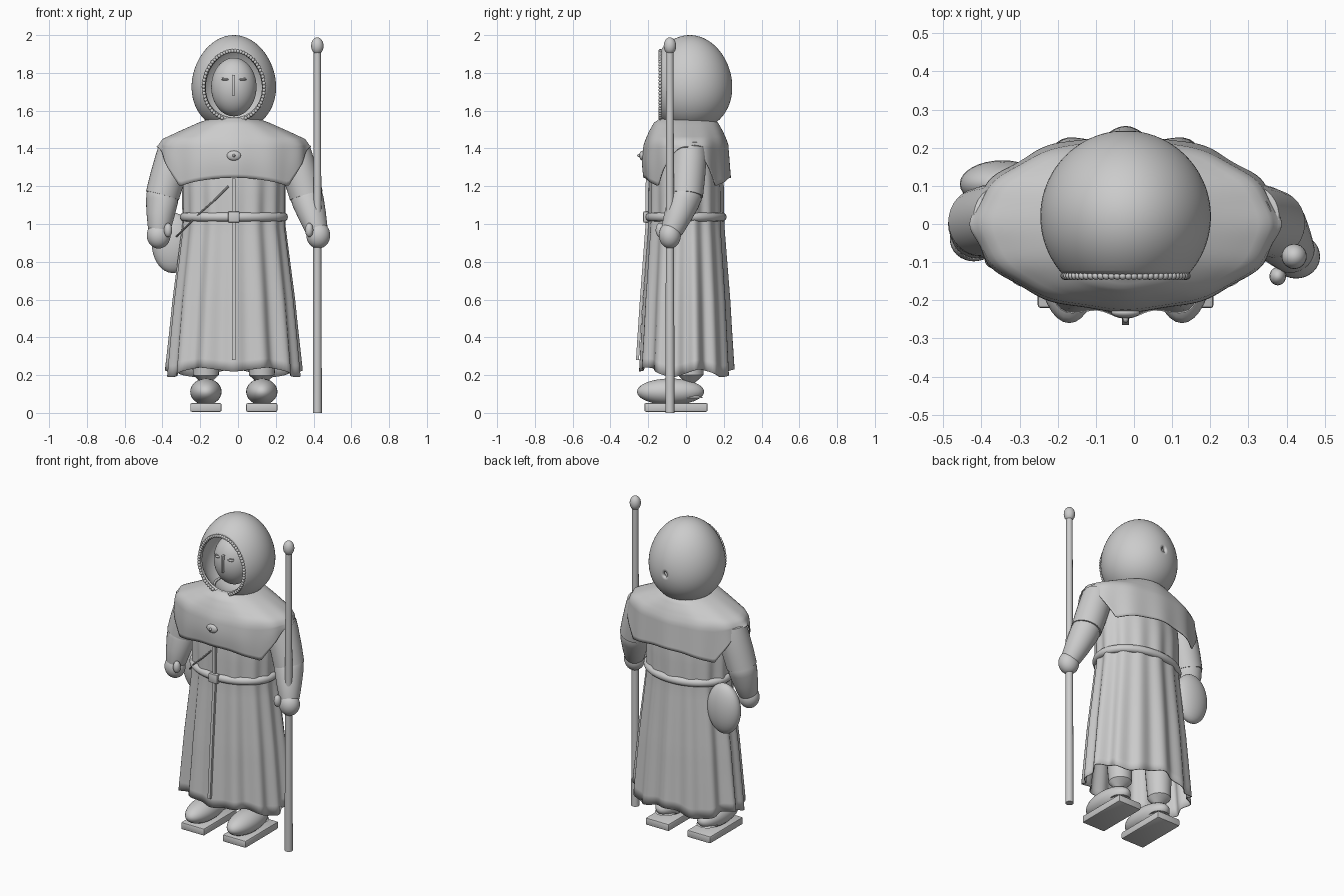
import bpy, bmesh, math
from mathutils import Vector, Matrix

if "Cube" in bpy.data.objects:
    bpy.data.objects.remove(bpy.data.objects["Cube"])

CX = -0.022  # body centre line
grey = bpy.data.materials.new("stone_grey")
grey.diffuse_color = (0.6, 0.6, 0.6, 1)
grey.use_nodes = True
grey.node_tree.nodes["Principled BSDF"].inputs["Base Color"].default_value = grey.diffuse_color


def finish(name, bm, thick=0.0):
    bmesh.ops.recalc_face_normals(bm, faces=bm.faces)
    me = bpy.data.meshes.new(name)
    bm.to_mesh(me)
    bm.free()
    me.materials.append(grey)
    ob = bpy.data.objects.new(name, me)
    bpy.context.collection.objects.link(ob)
    if thick:
        m = ob.modifiers.new("cloth", 'SOLIDIFY')
        m.thickness = thick
        m.offset = -1
    return ob


def loft(name, rings, caps=False, thick=0.0):
    """Skin a list of closed rings of points."""
    bm = bmesh.new()
    vs = [[bm.verts.new(p) for p in r] for r in rings]
    n = len(vs[0])
    for a, b in zip(vs, vs[1:]):
        for i in range(n):
            j = (i + 1) % n
            bm.faces.new((a[i], a[j], b[j], b[i]))
    if caps:
        bm.faces.new(vs[0])
        bm.faces.new(vs[-1])
    return finish(name, bm, thick)


def ball(name, c, r, seg=32, rot=None):
    bm = bmesh.new()
    bmesh.ops.create_uvsphere(bm, u_segments=seg, v_segments=seg // 2, radius=1)
    m = Matrix.Translation(c) @ (rot or Matrix()) @ Matrix.Diagonal((*r, 1))
    bmesh.ops.transform(bm, matrix=m, verts=bm.verts)
    return finish(name, bm)


def box(name, c, s, bevel=0.0):
    bm = bmesh.new()
    bmesh.ops.create_cube(bm, size=1)
    bmesh.ops.transform(bm, matrix=Matrix.Translation(c) @ Matrix.Diagonal((*s, 1)), verts=bm.verts)
    if bevel:
        bmesh.ops.bevel(bm, geom=bm.edges[:], offset=bevel, segments=2, affect='EDGES', profile=0.5)
    return finish(name, bm)


def tube(name, pts, seg=24):
    """Round limb through points given as (x, y, z, radius)."""
    rings = []
    for i, p in enumerate(pts):
        a, b = pts[max(i - 1, 0)], pts[min(i + 1, len(pts) - 1)]
        q = (Vector(b[:3]) - Vector(a[:3])).to_track_quat('Z', 'Y')
        rings.append([Vector(p[:3]) + q @ Vector((math.cos(t) * p[3], math.sin(t) * p[3], 0))
                      for t in (2 * math.pi * k / seg for k in range(seg))])
    return loft(name, rings, True)


def angles(n):
    return [2 * math.pi * k / n for k in range(n)]


def lerp(table, t):
    for a, b in zip(table, table[1:]):
        if t <= b[0]:
            f = (t - a[0]) / (b[0] - a[0])
            return [u + (v - u) * f for u, v in zip(a, b)]
    return list(table[-1])


# Long pleated robe: (height, half width, half depth, fold depth)
robe_profile = [(0.21, 0.352, 0.242, 0.045), (0.6, 0.315, 0.222, 0.04), (1.0, 0.268, 0.195, 0.028),
                (1.2, 0.272, 0.195, 0.02), (1.42, 0.26, 0.18, 0.0), (1.54, 0.12, 0.12, 0.0)]
rings = []
for k in range(25):
    z, a, b, f = lerp(robe_profile, 0.21 + 1.33 * k / 24)
    ring = []
    for t in angles(144):
        w = 1 + f * (math.cos(14 * (t + math.pi / 2)) + 0.4 * math.sin(9 * t))
        low = max(0, 1 - k / 4) * (0.02 * math.sin(5 * t) + 0.03 * max(0, -math.sin(t)) ** 6)
        ring.append((CX + a * w * math.cos(t), b * w * math.sin(t), z + low))
    rings.append(ring)
loft("robe", rings, thick=0.006)

# Shoulder cape: high over the arms, low at chest and back
cape_profile = [(0, 0.11, 0.13, 1.565), (0.15, 0.19, 0.17, 1.535), (0.3, 0.29, 0.195, 1.49),
                (0.45, 0.375, 0.212, 1.45), (0.55, 0.395, 0.222, 1.42)]
rings = []
for k in range(21):
    u = k / 20
    _, a, b, z = lerp(cape_profile, u)
    v = max(0, (u - 0.55) / 0.45)
    ring = []
    for t in angles(144):
        c = abs(math.cos(t))
        hem = 1.245 - 0.045 * (c / 0.73) ** 2 if c < 0.73 else 1.2 + 0.21 * (c - 0.73) / 0.27
        w = 1 + 0.016 * u * math.cos(12 * t)
        depth = b + (0.012 * v if math.sin(t) > 0 else 0.008 * math.sin(math.pi * v))
        ring.append((CX + (a + 0.008 * v) * w * math.cos(t), depth * w * math.sin(t),
                     z + (hem - z) * v))
    rings.append(ring)
loft("shoulder_cape", rings, thick=0.006)

# Hood: round shell cut flat at the front
rings = []
for k in range(33):
    al = math.radians(4 + 129 * k / 32)
    s, c = math.sin(al), math.cos(al)
    rings.append([(CX + 0.223 * s * math.cos(p) * (1 - 0.08 * math.sin(p)), 0.02 + 0.225 * c,
                   1.745 - 0.02 * c * c + 0.255 * s * math.sin(p)) for p in angles(64)])
loft("hood", rings, thick=0.02)

# Beaded trim around the hood opening
bm = bmesh.new()
for k in range(58):
    p = math.radians(-68 + 316 * k / 57)
    pos = (CX + 0.16 * math.cos(p) * (1 - 0.05 * math.sin(p)), -0.136, 1.732 + 0.184 * math.sin(p))
    bmesh.ops.create_uvsphere(bm, u_segments=10, v_segments=6, radius=0.0105,
                              matrix=Matrix.Translation(pos))
finish("hood_beads", bm)

# Face
ball("face", (CX, -0.01, 1.725), (0.12, 0.112, 0.155), 48)
box("nose", (CX, -0.118, 1.735), (0.014, 0.03, 0.11), 0.004)
for s in (-1, 1):
    ball("eye", (CX + s * 0.045, -0.108, 1.765), (0.022, 0.012, 0.006), 16)
    box("brow", (CX + s * 0.045, -0.105, 1.773), (0.034, 0.012, 0.004))

# Brooch with pin
ball("brooch", (CX, -0.232, 1.362), (0.037, 0.015, 0.026))
ball("brooch_pin", (CX, -0.247, 1.362), (0.008, 0.012, 0.008), 12)

# Belt, buckle and front seam
rings = []
for t in angles(96):
    ct, st = math.cos(t), math.sin(t)
    rings.append([(CX + (0.264 + 0.022 * math.cos(p)) * ct, (0.193 + 0.022 * math.cos(p)) * st,
                   1.037 + 0.024 * math.sin(p)) for p in angles(12)])
loft("belt", rings + rings[:1])
box("buckle", (CX, -0.212, 1.037), (0.062, 0.03, 0.058), 0.006)
seam = [(1.24, -0.205), (1.0, -0.206), (0.6, -0.236), (0.28, -0.257)]
loft("front_seam", [[(CX + dx * 0.009, y + dy * 0.008, z)
                     for dx, dy in ((-1, -1), (1, -1), (1, 1), (-1, 1))] for z, y in seam], True)

# Shoulder bag and its thin strap
ball("bag", (-0.345, 0.105, 0.9), (0.112, 0.062, 0.16))
tube("bag_strap", [(-0.33, 0.06, 0.93, 0.005), (-0.28, -0.09, 0.98, 0.005), (-0.2, -0.165, 1.06, 0.005),
                   (-0.12, -0.196, 1.13, 0.005), (-0.05, -0.203, 1.2, 0.005)], 8)

# Arms: wide sleeve, forearm, fist and thumb
arms = {"right": ((-0.335, 0.02, 1.385), (-0.4, 0.005, 1.15), (-0.42, -0.04, 0.94)),
        "left": ((0.295, 0.02, 1.385), (0.362, 0.0, 1.15), (0.425, -0.085, 0.94))}
for side, pts in arms.items():
    sh, el, ha = map(Vector, pts)
    up = Vector((0, 0, 1))
    tube(side + "_sleeve", [(*(sh + up * 0.06), 0.03), (*(sh + up * 0.048), 0.066), (*(sh + up * 0.02), 0.086),
                            (*sh.lerp(el, 0.15), 0.092), (*sh.lerp(el, 0.6), 0.093), (*el, 0.09)], 32)
    tube(side + "_forearm", [(*el.lerp(sh, 0.1), 0.08), (*el, 0.086), (*el.lerp(ha, 0.15), 0.085),
                             (*el.lerp(ha, 0.5), 0.074), (*el.lerp(ha, 0.85), 0.06), (*ha, 0.045)], 32)
    ball(side + "_hand", ha, (0.063, 0.058, 0.07))
    ball(side + "_thumb", ha + Vector((-0.048 if side == "left" else 0.05, -0.052, 0.028)),
         (0.022, 0.024, 0.038), 16)

# Staff
tube("staff", [(0.42, -0.085, 0, 0.024), (0.42, -0.085, 1.92, 0.019)], 20)
ball("staff_knob", (0.42, -0.085, 1.943), (0.033, 0.033, 0.045), 24)

# Legs, shoes and soles
for s in (-1, 1):
    x = CX + s * 0.148
    tube("leg", [(x, 0.025, 0.08, 0.064), (x, 0.025, 0.2, 0.068), (x, 0.015, 0.5, 0.085)])
    ball("shoe", (x, -0.082, 0.112), (0.083, 0.178, 0.07))
    box("sole", (x, -0.053, 0.029), (0.165, 0.335, 0.046), 0.008)

for ob in bpy.context.collection.objects:
    ob.select_set(True)
    bpy.context.view_layer.objects.active = ob
bpy.ops.object.shade_smooth_by_angle(angle=math.radians(40))
